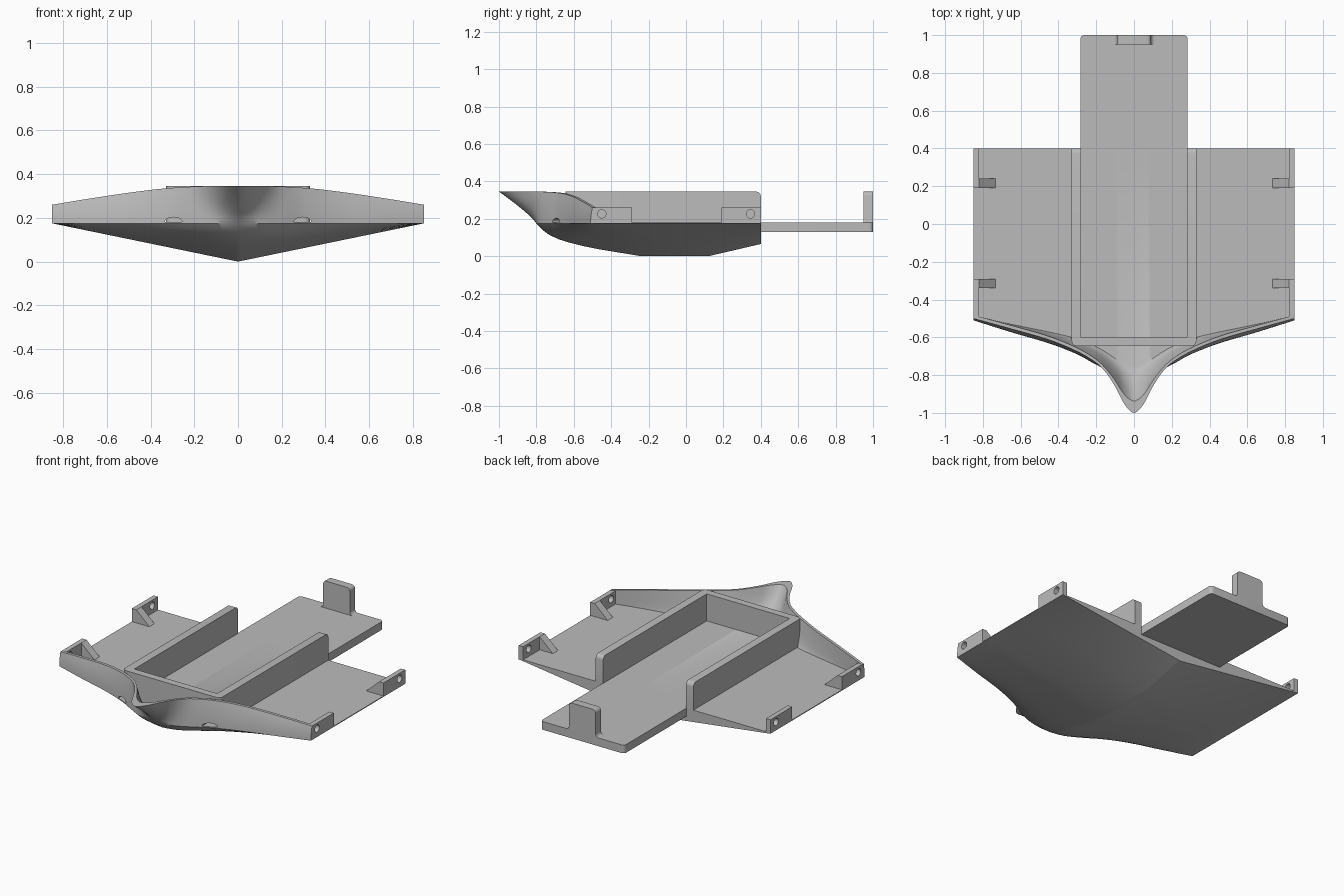
import bpy, bmesh, math
from mathutils import Vector

cube = bpy.data.objects.get("Cube")
if cube:
    bpy.data.objects.remove(cube, do_unlink=True)

grey = bpy.data.materials.new("plain grey")
grey.use_nodes = True
COLOUR = (0.5, 0.5, 0.5, 1)
grey.diffuse_color = COLOUR
grey.node_tree.nodes["Principled BSDF"].inputs["Base Color"].default_value = COLOUR

DECK, TOP, HALF, STERN = 0.18, 0.345, 0.85, 0.4


def finish(name, bm):
    bmesh.ops.recalc_face_normals(bm, faces=bm.faces)
    mesh = bpy.data.meshes.new(name)
    bm.to_mesh(mesh)
    bm.free()
    mesh.materials.append(grey)
    ob = bpy.data.objects.new(name, mesh)
    bpy.context.collection.objects.link(ob)
    return ob


def smooth(ob, degrees=30):
    bpy.ops.object.select_all(action="DESELECT")
    ob.select_set(True)
    bpy.context.view_layer.objects.active = ob
    bpy.ops.object.shade_smooth_by_angle(angle=math.radians(degrees))


def prism(name, outline, axis, lo, hi, rounded=None, radius=0.02):
    """Extrude a 2D outline along an axis and round the edges picked by a rule."""
    def place(p, d):
        return {"x": (d, p[0], p[1]), "y": (p[0], d, p[1]), "z": (p[0], p[1], d)}[axis]
    bm = bmesh.new()
    low = [bm.verts.new(place(p, lo)) for p in outline]
    high = [bm.verts.new(place(p, hi)) for p in outline]
    bm.faces.new(low)
    bm.faces.new(high)
    for i in range(len(low)):
        j = (i + 1) % len(low)
        bm.faces.new((low[i], low[j], high[j], high[i]))
    if rounded:
        edges = [e for e in bm.edges if rounded(
            (e.verts[0].co + e.verts[1].co) / 2,
            (e.verts[1].co - e.verts[0].co).normalized())]
        bmesh.ops.bevel(bm, geom=edges, offset=radius, segments=5,
                        profile=0.5, affect="EDGES")
    return finish(name, bm)


def cut(ob, cutter):
    mod = ob.modifiers.new("cut", "BOOLEAN")
    mod.operation, mod.solver, mod.object = "DIFFERENCE", "EXACT", cutter
    graph = bpy.context.evaluated_depsgraph_get()
    mesh = bpy.data.meshes.new_from_object(ob.evaluated_get(graph))
    ob.modifiers.clear()
    ob.data = mesh
    bpy.data.objects.remove(cutter, do_unlink=True)


def curve(points, x):
    """Smooth interpolation through a few (x, value) points."""
    n = len(points)
    i = max(k for k in range(n - 1) if points[k][0] <= x + 1e-9)

    def slope(k):
        if k == 0:
            return 0
        a, b = points[k - 1], points[min(k + 1, n - 1)]
        return (b[1] - a[1]) / (b[0] - a[0])
    (x0, v0), (x1, v1) = points[i], points[i + 1]
    h = x1 - x0
    t = (x - x0) / h
    return (v0 * (1 + 2 * t) * (1 - t) ** 2 + slope(i) * h * t * (1 - t) ** 2
            + v1 * t * t * (3 - 2 * t) + slope(i + 1) * h * t * t * (t - 1))


# Hull guide curves across the half width
LIP_Y = [(0, -1), (.05, -.955), (.1, -.86), (.15, -.785), (.2, -.735),
         (.3, -.675), (.45, -.613), (.65, -.555), (.85, -.5)]
LIP_Z = [(0, .345), (.15, .345), (.33, .335), (.5, .315), (.7, .285), (.85, .26)]
WAIST_Y = [(0, -.8), (.1, -.79), (.2, -.745), (.3, -.69), (.45, -.632),
           (.65, -.573), (.85, -.51)]
INNER_Y = [(0, -.75), (.2, -.65), (.33, -.6), (.7, -.52), (.85, -.483)]
KEEL = [(-.8, 0), (-.77, .032), (-.73, .062), (-.68, .085), (-.625, .102),
        (-.54, .123), (-.465, .138), (-.35, .157), (-.24, .175), (.12, .175), (.4, .11)]


def hull_section(x):
    a = abs(x)
    lip_y, lip_z = curve(LIP_Y, a), curve(LIP_Z, a)
    waist, inner = curve(WAIST_Y, a), curve(INNER_Y, a)
    rim = lip_y + 0.018 + 0.045 * math.exp(-(a / 0.09) ** 2)
    base = DECK - 0.005
    power = 1.2 + 0.8 * min(1, a / 0.2)
    pts = []
    # Flared outside of the bow, lip down to waist
    for k in range(8, 0, -1):
        t = k / 8
        pts.append((waist + (lip_y - waist) * t ** power, base + (lip_z - base) * t))
    # V-shaped bottom
    for y, depth in KEEL:
        if y < -0.24:
            y = -0.24 + (y + 0.24) * (waist + 0.24) / (-0.8 + 0.24)
        pts.append((y, base - depth * (1 - a / HALF)))
    # Stern edge, deck and scooped inside of the bow
    pts.append((STERN, DECK))
    for k in range(7):
        t = 1 - k / 6
        pts.append((rim + (inner - rim) * t, DECK + (lip_z - DECK) * (1 - t) ** 1.5))
    return [Vector((x, y, z)) for y, z in pts]


bm = bmesh.new()
COLUMNS = 32
rings = []
for i in range(-COLUMNS, COLUMNS + 1):
    s = abs(i) / COLUMNS
    x = math.copysign(HALF * (0.35 * s + 0.65 * s ** 2), i)
    rings.append([bm.verts.new(p) for p in hull_section(x)])
for r, q in zip(rings, rings[1:]):
    for k in range(len(r)):
        j = (k + 1) % len(r)
        bm.faces.new((r[k], r[j], q[j], q[k]))
bm.faces.new(rings[0])
bm.faces.new(rings[-1])
hull = finish("hull", bm)

# Small half-round drain openings in the bow
for side in (-1, 1):
    arch = [(side * 0.295 + 0.04 * math.cos(math.pi * k / 12),
             DECK + 0.001 + 0.022 * math.sin(math.pi * k / 12)) for k in range(13)]
    cut(hull, prism("drain_cutter", arch, "y", -0.85, -0.6))
smooth(hull)

# Open-backed tray wall
tray = prism("tray_wall",
             [(-.33, -.645), (.33, -.645), (.33, STERN), (.28, STERN),
              (.28, -.6), (-.28, -.6), (-.28, STERN), (-.33, STERN)],
             "z", DECK - 0.01, TOP,
             lambda m, d: (abs(d.z) > .9 and m.y < -.62)
             or (abs(d.x) > .9 and m.z > TOP - .01 and m.y > STERN - .01), 0.025)
smooth(tray)

# Long rear tongue and its upright end stop
tongue = prism("rear_tongue", [(-.283, .38), (.283, .38), (.283, 1), (-.283, 1)],
               "z", 0.13, DECK, lambda m, d: abs(d.z) > .9 and m.y > .9)
smooth(tongue)
stop = prism("end_stop",
             [(-.14, .17), (.14, .17), (.14, DECK), (.09, DECK), (.09, TOP),
              (-.09, TOP), (-.09, DECK), (-.14, DECK)],
             "y", 0.95, 1, lambda m, d: abs(d.y) > .9 and abs(m.x) < .1)
smooth(stop)

# Corner tabs with pin holes, each braced by a sloping gusset
for side, side_name in ((-1, "right"), (1, "left")):
    for end, y0, y1, hole_y, brace_y in (("rear", .19, STERN, .345, .19),
                                         ("front", -.497, -.29, -.45, -.34)):
        tab = prism(f"{end}_{side_name}_tab",
                    [(y0, .175), (y1, .175), (y1, .26), (y0, .26)],
                    "x", *sorted((side * .82, side * HALF)))
        ring = [(hole_y + .022 * math.cos(math.tau * k / 24),
                 .226 + .022 * math.sin(math.tau * k / 24)) for k in range(24)]
        cut(tab, prism("hole_cutter", ring, "x", *sorted((side * .8, side * .9))))
        smooth(tab)
        prism(f"{end}_{side_name}_gusset",
              [(side * .73, DECK - .002), (side * .825, DECK - .002),
               (side * .825, .26), (side * .82, .26)],
              "y", brace_y, brace_y + .05)
